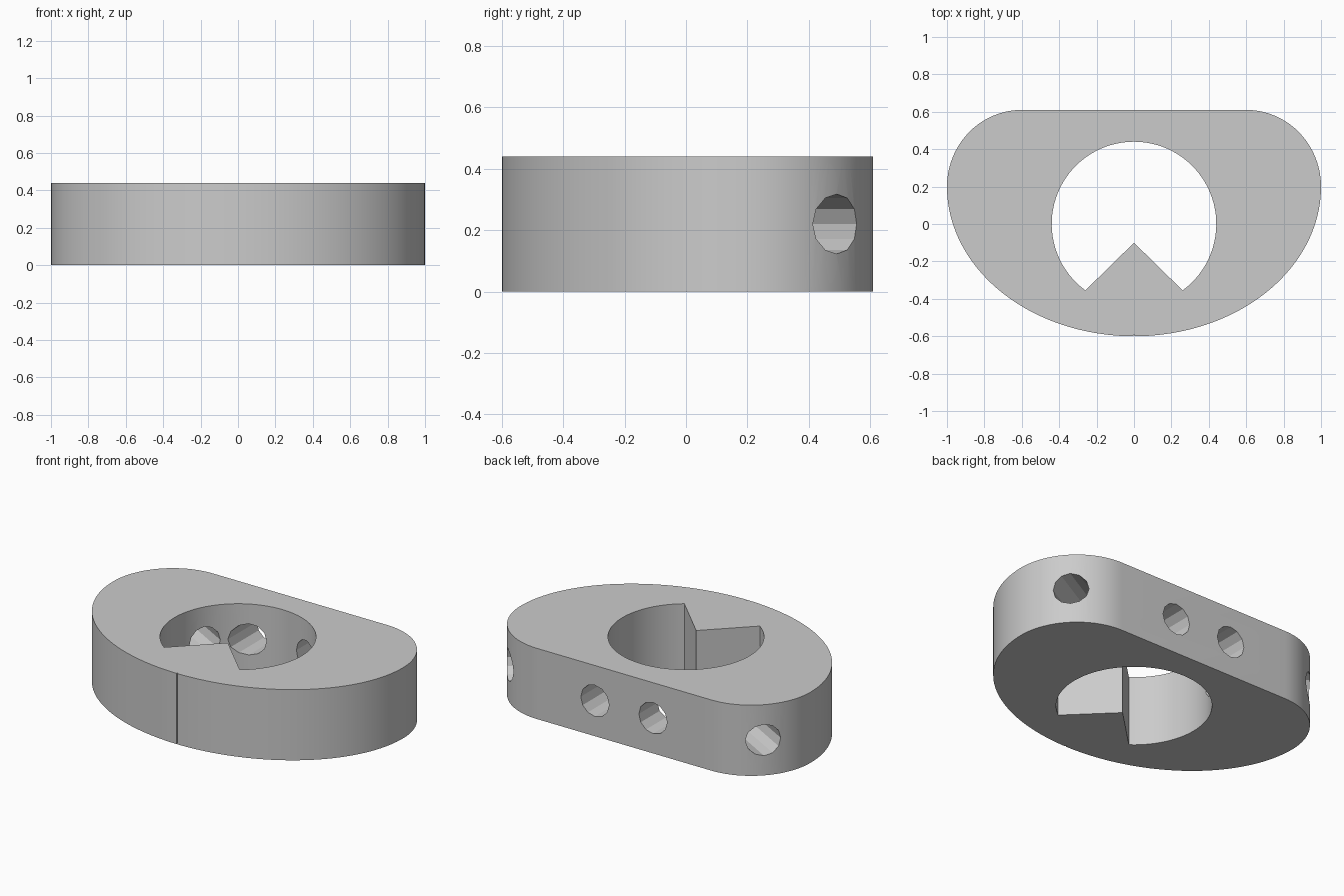
import bpy, bmesh
from math import pi, sin, cos, atan2
from mathutils import Vector, Matrix

HEIGHT = 0.44
HOLE_R = 0.0975

cube = bpy.data.objects.get("Cube")
if cube:
    bpy.data.objects.remove(cube, do_unlink=True)

grey = bpy.data.materials.new("plain grey")
grey.use_nodes = True
grey.diffuse_color = (0.6, 0.6, 0.6, 1)
grey.node_tree.nodes["Principled BSDF"].inputs["Base Color"].default_value = (0.6, 0.6, 0.6, 1)


def arc(cx, cy, rx, ry, start, end, steps):
    """Points along an elliptical arc."""
    span = end - start
    return [(cx + rx * cos(start + span * i / steps),
             cy + ry * sin(start + span * i / steps)) for i in range(steps + 1)]


def add_object(name, bm):
    bmesh.ops.recalc_face_normals(bm, faces=bm.faces)
    mesh = bpy.data.meshes.new(name)
    bm.to_mesh(mesh)
    bm.free()
    mesh.materials.append(grey)
    obj = bpy.data.objects.new(name, mesh)
    bpy.context.collection.objects.link(obj)
    return obj


def prism(name, points, z0, z1):
    """Extrude a closed outline upward."""
    bm = bmesh.new()
    face = bm.faces.new([bm.verts.new((x, y, z0)) for x, y in points])
    top = bmesh.ops.extrude_face_region(bm, geom=[face])["geom"]
    bmesh.ops.translate(bm, vec=(0, 0, z1 - z0),
                        verts=[v for v in top if isinstance(v, bmesh.types.BMVert)])
    return add_object(name, bm)


def drill(name, start, end):
    """Twelve-sided horizontal cutter between two points at mid height."""
    a = Vector((*start, HEIGHT / 2))
    b = Vector((*end, HEIGHT / 2))
    d = b - a
    turn = Matrix.Rotation(atan2(d.y, d.x), 4, "Z") @ Matrix.Rotation(pi / 2, 4, "Y")
    bm = bmesh.new()
    bmesh.ops.create_cone(bm, cap_ends=True, segments=12, radius1=HOLE_R, radius2=HOLE_R,
                          depth=d.length, matrix=Matrix.Translation((a + b) / 2) @ turn)
    return add_object(name, bm)


# Body outline: rounded rear corner, elliptical front, narrow front seam
half = arc(0.6, 0.2, 0.4, 0.41, pi / 2, 0, 20) + arc(0, 0.2, 1, 0.8, 0, -pi / 2, 40)[1:-1]
half += [(0.004, -0.6), (0.004, -0.592)]
outline = half + [(-x, y) for x, y in reversed(half)]
body = prism("ring_body", outline, 0, HEIGHT)

# Central bore with a pointed tooth left standing at the front
edge = atan2(-0.355, 0.26)
bore = arc(0, 0, 0.44, 0.44, edge, pi - edge, 72) + [(0, -0.1)]
cutters = [prism("bore_cutter", bore, -0.1, HEIGHT + 0.1)]

# Paired rear holes and corner holes aimed at the bore centre
for side in (-1, 1):
    cutters.append(drill("rear_hole_cutter", (side * 0.2, 0.8), (side * 0.2, 0.2)))
    cutters.append(drill("corner_hole_cutter", (side * 1.13, 0.63), (side * 0.2, 0.111)))

bpy.ops.object.select_all(action="DESELECT")
bpy.context.view_layer.objects.active = body
body.select_set(True)
for cutter in cutters:
    cutter.hide_render = True
    mod = body.modifiers.new(cutter.name, "BOOLEAN")
    mod.operation = "DIFFERENCE"
    mod.solver = "EXACT"
    mod.object = cutter
    bpy.ops.object.modifier_apply(modifier=mod.name)
    bpy.data.objects.remove(cutter, do_unlink=True)

bpy.ops.object.shade_smooth_by_angle(angle=pi / 9)
